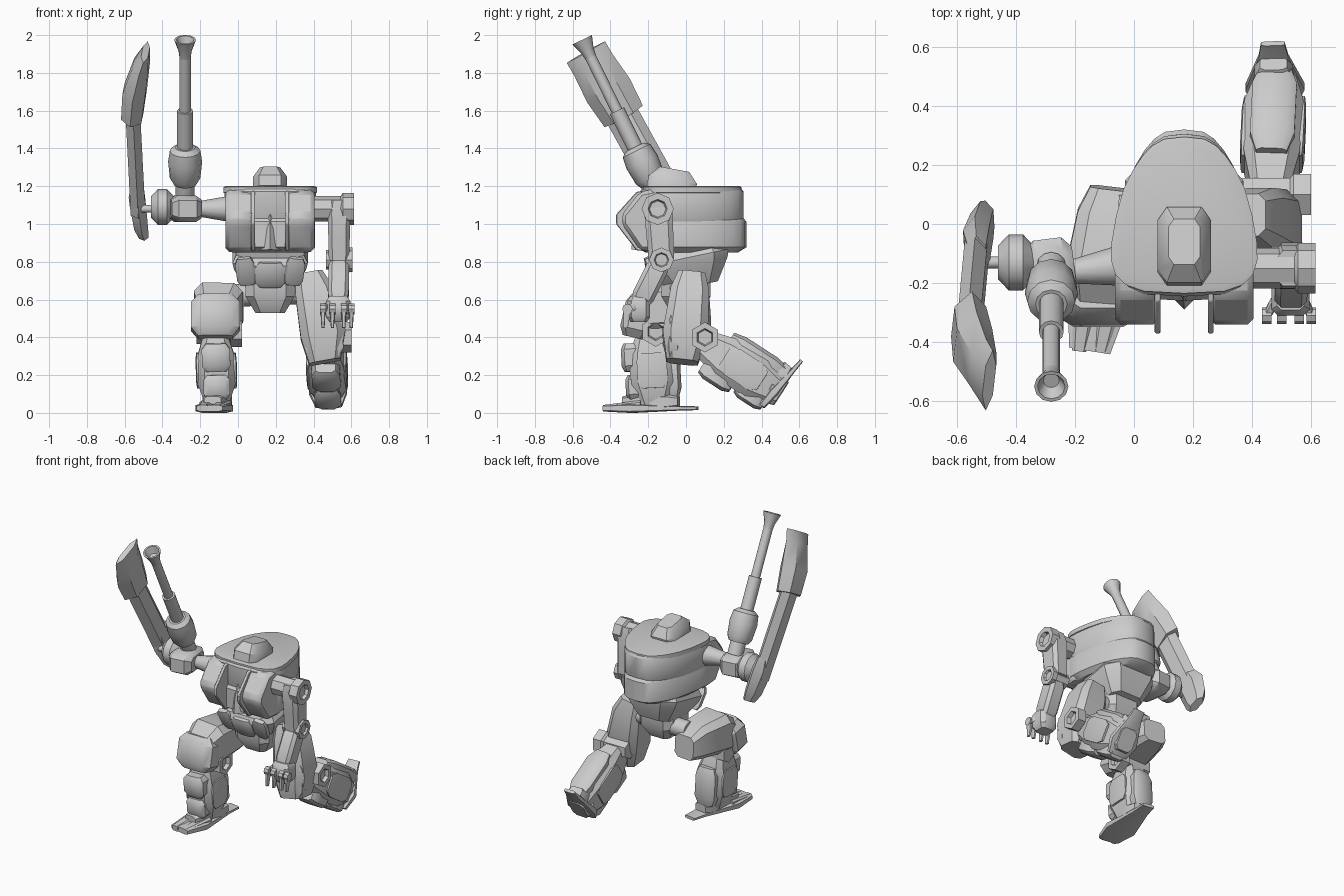
import bpy, bmesh, math
from mathutils import Vector

if "Cube" in bpy.data.objects:
    bpy.data.objects.remove(bpy.data.objects["Cube"])

GREY = (0.6, 0.6, 0.6, 1)
material = bpy.data.materials.new("plain_grey")
material.use_nodes = True
material.diffuse_color = GREY
material.node_tree.nodes["Principled BSDF"].inputs["Base Color"].default_value = GREY

X, Y, Z = Vector((1, 0, 0)), Vector((0, 1, 0)), Vector((0, 0, 1))
MIDDLE = X * .17

# Outlines along a part: (fraction of length, scale)
PLAIN = ((0, 1), (1, 1))
TAPER = ((0, 1), (1, .6))
BLOCK = ((0, .7), (.2, 1), (.8, 1), (1, .7))
BALL = ((0, .6), (.3, 1), (.7, 1), (1, .6))
DOME = ((0, 1), (.5, 1), (1, .6))
THIGH = ((0, .6), (.2, .85), (.7, 1), (1, .7))
SOLE = ((0, .4), (.2, .5), (.7, 1), (1, .7))
CUP = ((0, .8), (.7, .8), (.75, 1), (1, 1), (1, .6), (.9, .5))


def at(x, y, z):
    return Vector((x, y, z))


def loft(name, rings, bevel=0):
    """Skin equal point rings and cap both ends."""
    bm = bmesh.new()
    loops = [[bm.verts.new(point) for point in ring] for ring in rings]
    for low, high in zip(loops, loops[1:]):
        for i in range(len(low)):
            bm.faces.new((low[i - 1], low[i], high[i], high[i - 1]))
    bm.faces.new(loops[0])
    bm.faces.new(loops[-1])
    bmesh.ops.recalc_face_normals(bm, faces=bm.faces)
    mesh = bpy.data.meshes.new(name)
    bm.to_mesh(mesh)
    bm.free()
    mesh.materials.append(material)
    part = bpy.data.objects.new(name, mesh)
    bpy.context.collection.objects.link(part)
    if bevel:
        edge = part.modifiers.new("edge", "BEVEL")
        edge.width, edge.segments = bevel, 1
    bpy.ops.object.select_all(action="DESELECT")
    part.select_set(True)
    bpy.context.view_layer.objects.active = part
    bpy.ops.object.shade_smooth_by_angle(angle=math.radians(35))


def section(sides):
    """Unit polygon, or a chamfered square when sides is zero."""
    if sides:
        turns = [math.tau * i / sides for i in range(sides)]
        return [(math.cos(turn), math.sin(turn)) for turn in turns]
    cut = .65
    quarter = [(1, -cut), (1, cut)]
    corners = []
    for _ in range(4):
        corners += quarter
        quarter = [(-q, p) for p, q in quarter]
    return corners


def limb(name, start, end, wide, deep, shape=BLOCK, sides=0, side=X, bow=X * 0, hold=0):
    """Sweep a section from start to end; bow bends it, hold keeps its width."""
    along = (end - start).normalized()
    across = (side - along * side.dot(along)).normalized()
    depth = along.cross(across)
    rings = []
    for step, scale in shape:
        centre = start.lerp(end, step) + bow * math.sin(math.pi * step)
        u, v = across * wide * max(scale, hold), depth * deep * scale
        rings.append([centre + u * p + v * q for p, q in section(sides)])
    loft(name, rings)


def rod(name, start, end, radius, shape=PLAIN, sides=12):
    lengthwise = abs((end - start).normalized().x) > .9
    limb(name, start, end, radius, radius, shape, sides, Z if lengthwise else X)


# Torso: egg-shaped hull in stacked layers
def hull(name, low, high, width, length, foot):
    def power(value, exponent):
        return math.copysign(abs(value) ** exponent, value)
    rings = []
    for step, inset in ((0, foot), (.15, 1), (.9, 1), (1, .95)):
        ring = []
        for p, q in section(24):
            x = power(p, .6) * (1 - .35 * q) * width * inset
            y = .03 + power(q, .8) * length * inset
            ring.append(MIDDLE + at(x, y, low + (high - low) * step))
        rings.append(ring)
    loft(name, rings)


hull("torso_lower", .85, 1.03, .22, .29, .85)
hull("torso_upper", 1, 1.19, .225, .275, .95)
hull("torso_rim", 1.16, 1.2, .23, .265, .95)


# Chest: wedge-nosed slabs sharing one side profile
def chest_slab(name, centre, half, reach, bevel):
    nose = ((1.2, 0), (1.17, .6), (1.05, 1), (1, 1), (.86, .6), (.85, 0))
    rings = [[MIDDLE + at(x, -.1 - reach * out, z) for z, out in nose]
             for x in (centre - half, centre + half)]
    loft(name, rings, bevel)


chest_slab("chest_centre", 0, .08, .13, .01)
for label, sign in (("right", -1), ("left", 1)):
    chest_slab(label + "_chest_cheek", sign * .16, .075, .24, .02)
    chest_slab(label + "_chest_fin", sign * .09, .01, .27, .004)
    corner = MIDDLE + X * sign * .14
    limb(label + "_waist_plate", corner + at(0, -.21, .82), corner + at(-sign * .02, -.14, .68), .05, .02)
limb("chest_wedge", MIDDLE + at(0, -.22, .86), MIDDLE + at(0, -.2, 1.15), .07, .07, ((0, 1), (.4, .9), (1, .1)), 4)
limb("hatch", MIDDLE + at(0, -.08, 1.18), MIDDLE + at(0, -.06, 1.29), .09, .13, DOME)

# Waist and pelvis
limb("waist", MIDDLE + Z * .86, MIDDLE + at(0, .04, .67), .2, .22, ((0, .9), (.2, 1), (.4, .95), (1, .6)))
limb("waist_panel", MIDDLE + at(0, -.2, .8), MIDDLE + at(0, -.14, .67), .08, .03)
limb("pelvis", MIDDLE + Z * .7, MIDDLE + Z * .53, .13, .13, DOME)
rod("hip_axle", at(-.05, .04, .62), at(.44, .04, .64), .06)

# Right arm held out sideways
shoulder, elbow, hand = at(-.04, -.14, 1.08), at(-.2, -.16, 1.08), at(-.36, -.18, 1.08)
rod("right_shoulder", shoulder, elbow, .07, TAPER)
limb("right_upper_arm", elbow, hand, .12, .07, BLOCK, side=Y)
rod("right_elbow_ball", hand + at(.02, .05, .01), hand + at(-.1, .05, .01), .095, BALL)
rod("blade_mount", hand + at(-.08, .05, 0), hand + at(-.18, .05, 0), .02)

# Cannon raised forward from the right arm
breech, muzzle = at(-.28, -.14, 1.14), at(-.28, -.55, 1.975)
for part, start, end, radius, shape in (
        ("neck", 0, .14, .05, PLAIN),
        ("body", .09, .32, .09, ((0, .7), (.15, .9), (.6, 1), (.9, .9), (1, .6))),
        ("sleeve", .25, .55, .042, PLAIN),
        ("barrel", .5, .95, .03, PLAIN),
        ("muzzle", .88, 1, .058, ((0, .5), (.4, .6), (1, 1), (1, .8), (.5, .4)))):
    rod("cannon_" + part, breech.lerp(muzzle, start), breech.lerp(muzzle, end), radius, shape)

# Curved blade in three overlapping sections
for part, start, end, wide, deep, shape in (
        ("lower", at(-.5, .02, .94), at(-.53, -.11, 1.2), .11, .05, THIGH),
        ("middle", at(-.53, -.06, 1.07), at(-.56, -.38, 1.65), .09, .045, PLAIN),
        ("upper", at(-.56, -.33, 1.57), at(-.49, -.53, 1.91), .13, .07, ((0, .9), (.4, 1), (.8, .7), (1, .3)))):
    limb("blade_" + part, start, end, wide, deep, shape, 6, Y, X * -.015, .9 if part == "upper" else 0)

# Left arm hanging down
shoulder, elbow, wrist = at(.535, -.15, 1.08), at(.535, -.13, .81), at(.53, -.25, .57)
rod("left_shoulder", shoulder - X * .16, shoulder + X * .08, .085, CUP, 8)
limb("left_upper_arm", shoulder + Z * .05, elbow, .06, .075, ((0, .8), (.2, 1), (.6, .95), (1, .9)))
rod("left_elbow", elbow - X * .07, elbow + X * .07, .065, CUP, 8)
limb("left_forearm", elbow, wrist, .055, .06)
limb("left_palm", wrist + Z * .05, wrist - Z * .09, .065, .06)

# Clawed fingers on round knuckles
for spread in (-.08, -.03, .03, .07):
    knuckle = wrist + at(spread, -.06, -.02)
    curl = knuckle - at(0, .01, .1)
    rod("finger_knuckle", knuckle - X * .016, knuckle + X * .016, .028, PLAIN, 8)
    limb("finger_upper", wrist + X * spread * .6, knuckle, .014, .02)
    limb("finger_tip", knuckle, curl, .014, .02, TAPER, bow=Y * -.02)


# Lower legs: knee hub, armoured shin, broad-toed foot
def lower_leg(label, knee, ankle, heel, toe):
    front = (ankle - knee).normalized().cross(X)

    def armour(name, start, end, out, wide, deep, shift=0, shape=BLOCK):
        offset = front * out + X * shift
        limb(label + name, knee.lerp(ankle, start) + offset, knee.lerp(ankle, end) + offset, wide, deep, shape)

    rod(label + "_knee_hub", knee - X * .1, knee + X * .14, .08, CUP, 6)
    armour("_shin", 0, 1.05, .03, .1, .12, 0, ((0, .6), (.3, .95), (.7, 1), (1, .6)))
    armour("_shin_plate", .15, .55, .14, .075, .05)
    armour("_ankle_plate", .6, .95, .13, .07, .045)
    armour("_calf", .25, .95, -.07, .075, .05)
    for shift in (-.095, .095):
        armour("_shin_side_panel", .3, .8, .03, .014, .08, shift)

    up = (toe - heel).normalized().cross(-X)
    up = -up if up.z < 0 else up
    sole, instep = up * .025, up * .06
    limb(label + "_foot_sole", heel + sole, toe + sole, .1, .025, SOLE)
    limb(label + "_foot_instep", heel.lerp(toe, .2) + instep, heel.lerp(toe, .8) + instep, .065, .04)
    for shift in (-.045, .045):
        ball = heel.lerp(toe, .6) + sole * 1.5 + X * shift
        limb(label + "_toe", ball, toe + sole + X * shift * .8, .04, .03, TAPER)


lower_leg("right", at(-.12, -.16, .43), at(-.11, -.14, .06), at(-.07, .06, 0), at(-.15, -.43, 0))
lower_leg("left", at(.46, .1, .4), at(.48, .5, .14), at(.47, .63, .26), at(.48, .42, .02))

# Thighs and knee guards
limb("right_thigh", at(-.07, .12, .54), at(-.12, -.3, .51), .13, .13, THIGH, bow=Z * .05)
limb("right_knee_guard", at(-.12, -.23, .62), at(-.12, -.28, .4), .13, .08)
limb("left_thigh", at(.375, .03, .74), at(.46, -.02, .27), .12, .12, THIGH, bow=X * .02)
limb("left_knee_guard", at(.45, -.06, .54), at(.46, -.07, .29), .1, .035)
